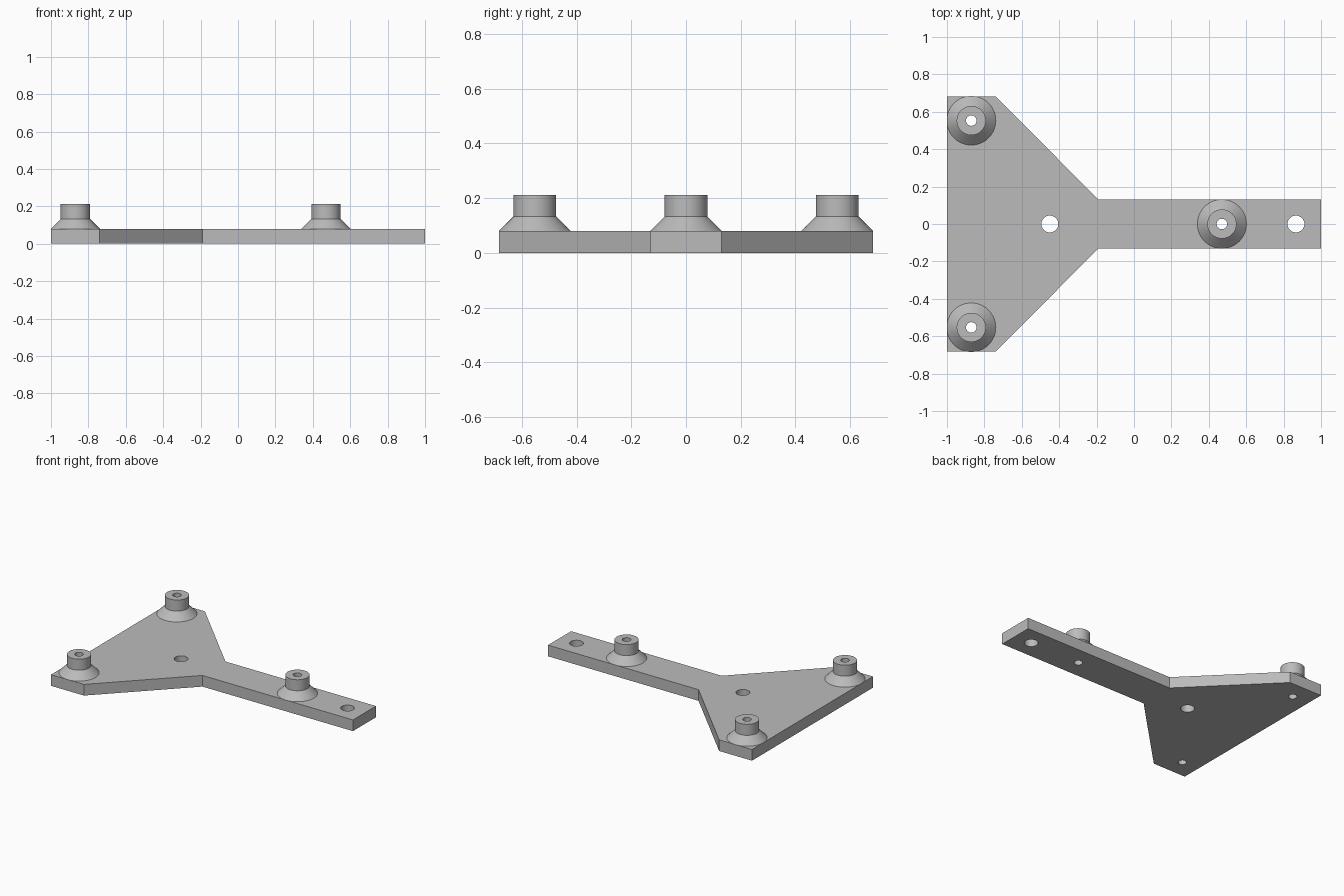
import bpy, bmesh
from math import cos, sin, tau

if "Cube" in bpy.data.objects:
    bpy.data.objects.remove(bpy.data.objects["Cube"])

SEGMENTS = 64
THICKNESS = 0.08
BORE = 0.028
BOLT_HOLE = 0.045
STANDOFFS = {"rear_standoff": (-0.87, 0.553),
             "front_standoff": (-0.87, -0.553),
             "arm_standoff": (0.47, 0)}
BOLT_HOLES = [(-0.45, 0), (0.866, 0)]

grey = bpy.data.materials.new("plain grey")
grey.use_nodes = True
grey.diffuse_color = (0.5, 0.5, 0.5, 1)
grey.node_tree.nodes["Principled BSDF"].inputs["Base Color"].default_value = (0.5, 0.5, 0.5, 1)


def circle(x, y, r):
    return [(x + r * cos(tau * i / SEGMENTS), y + r * sin(tau * i / SEGMENTS))
            for i in range(SEGMENTS)]


def finish(bm, name, location=(0, 0, 0)):
    mesh = bpy.data.meshes.new(name)
    bm.to_mesh(mesh)
    bm.free()
    mesh.materials.append(grey)
    obj = bpy.data.objects.new(name, mesh)
    obj.location = location
    bpy.context.collection.objects.link(obj)
    bpy.ops.object.select_all(action="DESELECT")
    obj.select_set(True)
    bpy.context.view_layer.objects.active = obj
    bpy.ops.object.shade_smooth_by_angle(angle=0.5)
    return obj


# Flat plate: triangular head, straight arm, drilled holes
half = [(1, 0.13), (-0.19, 0.13), (-0.74, 0.683), (-1, 0.683)]
outline = half + [(x, -y) for x, y in reversed(half)]
loops = [outline]
loops += [circle(x, y, BORE) for x, y in STANDOFFS.values()]
loops += [circle(x, y, BOLT_HOLE) for x, y in BOLT_HOLES]

bm = bmesh.new()
for loop in loops:
    verts = [bm.verts.new((x, y, 0)) for x, y in loop]
    for a, b in zip(verts, verts[1:] + verts[:1]):
        bm.edges.new((a, b))
bmesh.ops.triangle_fill(bm, use_beauty=True, edges=bm.edges[:], normal=(0, 0, 1))
top = bmesh.ops.extrude_face_region(bm, geom=bm.faces[:], use_keep_orig=True)["geom"]
bmesh.ops.translate(bm, vec=(0, 0, THICKNESS),
                    verts=[g for g in top if isinstance(g, bmesh.types.BMVert)])
bmesh.ops.recalc_face_normals(bm, faces=bm.faces[:])
finish(bm, "base_plate")

# Standoffs: conical flange, cylindrical neck, bored centre
profile = [(0.131, 0), (0.078, 0.053), (0.078, 0.132), (BORE, 0.132), (BORE, 0)]
for name, (x, y) in STANDOFFS.items():
    bm = bmesh.new()
    rings = [[bm.verts.new((px, py, z)) for px, py in circle(0, 0, r)] for r, z in profile]
    for lower, upper in zip(rings, rings[1:]):
        for i in range(SEGMENTS):
            j = (i + 1) % SEGMENTS
            bm.faces.new((lower[i], lower[j], upper[j], upper[i]))
    finish(bm, name, (x, y, THICKNESS))
